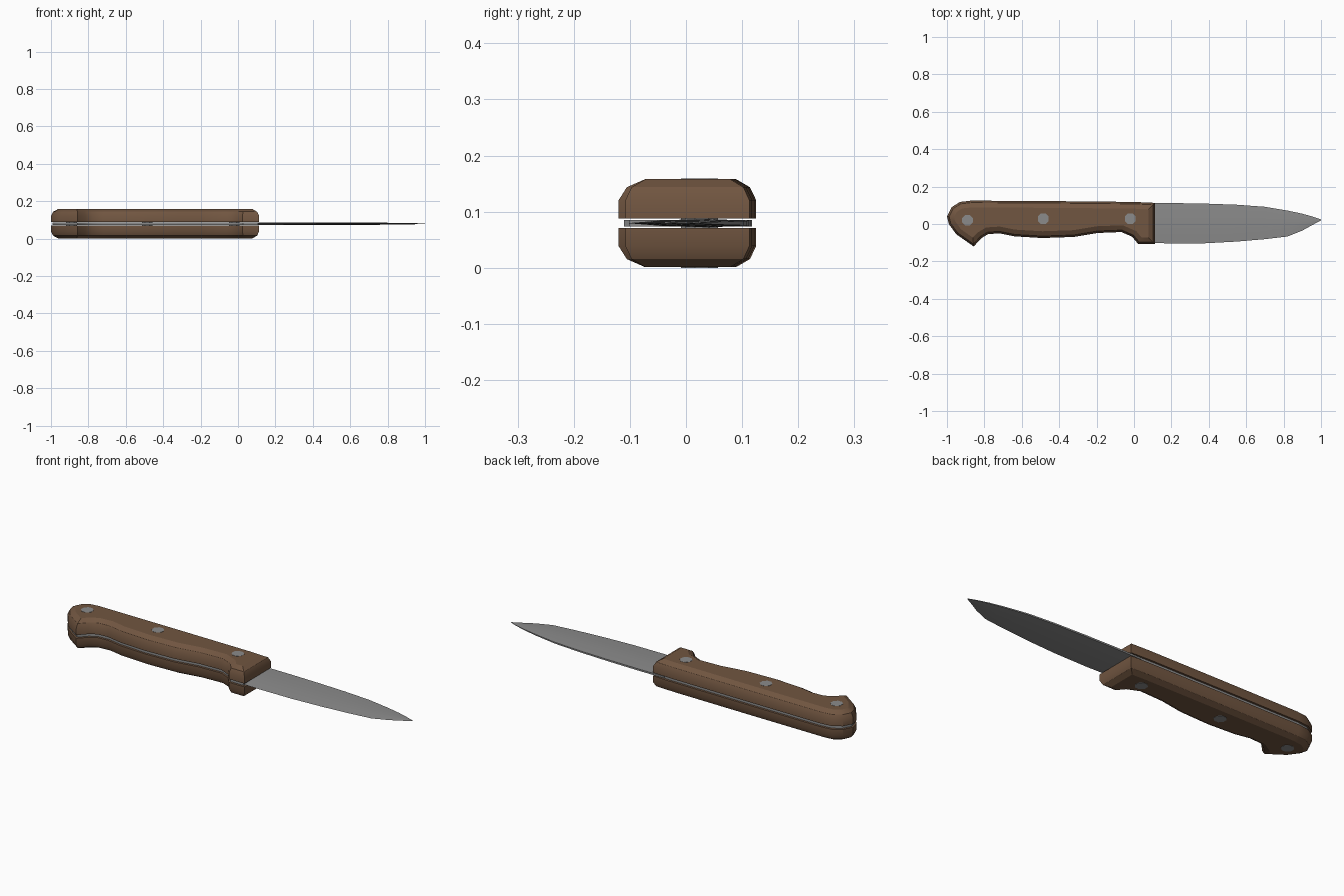
import bpy, bmesh, math
from mathutils import Vector

if "Cube" in bpy.data.objects:
    bpy.data.objects.remove(bpy.data.objects["Cube"])

def material(name, rgb):
    m = bpy.data.materials.new(name)
    m.diffuse_color = (*rgb, 1)
    m.use_nodes = True
    m.node_tree.nodes["Principled BSDF"].inputs["Base Color"].default_value = m.diffuse_color
    return m

WOOD = material("brown_wood", (0.165, 0.092, 0.052))
STEEL = material("grey_steel", (0.26, 0.26, 0.26))
MID = 0.0795          # height of the blade plane

# Handle outline seen from above, counter-clockwise
OUTLINE = [(0.113, -0.108), (0.113, 0.113), (0, 0.118), (-0.4, 0.122), (-0.87, 0.125),
           (-0.93, 0.118), (-0.975, 0.09), (-1.0, 0.04), (-0.99, 0.0), (-0.95, -0.055),
           (-0.857, -0.12), (-0.815, -0.075), (-0.78, -0.054), (-0.72, -0.05),
           (-0.64, -0.066), (-0.49, -0.075), (-0.32, -0.069), (-0.195, -0.048),
           (-0.067, -0.043), (-0.01, -0.068), (0.023, -0.108)]

def inset(pts, d):
    """Mitred inward offset of a closed outline."""
    out = []
    for i, p in enumerate(pts):
        p = Vector(p)
        a = (p - Vector(pts[i - 1])).normalized()
        b = (Vector(pts[(i + 1) % len(pts)]) - p).normalized()
        na, nb = Vector((-a.y, a.x)), Vector((-b.y, b.x))
        out.append(p + (na + nb) * d / (1 + na.dot(nb)))
    return out

def loft(name, rings, mat, angle=30):
    """Skin a stack of equal-length rings and cap both ends."""
    bm = bmesh.new()
    loops = [[bm.verts.new(v) for v in r] for r in rings]
    n = len(loops[0])
    for lo, hi in zip(loops, loops[1:]):
        for i in range(n):
            j = (i + 1) % n
            bm.faces.new((lo[i], lo[j], hi[j], hi[i]))
    bm.faces.new(loops[0][::-1])
    bm.faces.new(loops[-1])
    bmesh.ops.remove_doubles(bm, verts=bm.verts, dist=1e-6)
    bmesh.ops.recalc_face_normals(bm, faces=bm.faces)
    me = bpy.data.meshes.new(name)
    bm.to_mesh(me)
    bm.free()
    me.materials.append(mat)
    ob = bpy.data.objects.new(name, me)
    bpy.context.collection.objects.link(ob)
    bpy.ops.object.select_all(action='DESELECT')
    ob.select_set(True)
    bpy.context.view_layer.objects.active = ob
    bpy.ops.object.shade_smooth_by_angle(angle=math.radians(angle))
    return ob

def slab(name, levels, mat):
    """Stack of (height, inset) levels of the handle outline."""
    return loft(name, [[(p.x, p.y, z) for p in inset(OUTLINE, d)] for z, d in levels], mat)

# Two wooden scales with rounded outer rims
for name, s in (("upper_scale", 1), ("lower_scale", -1)):
    slab(name, [(MID + s * h, d) for h, d in
                ((0.0085, 0), (0.041, 0), (0.064, 0.011), (0.0785, 0.036))], WOOD)

# Steel tang between the scales
slab("tang", [(MID - 0.006, 0.007), (MID + 0.006, 0.007)], STEEL)

# Blade: lens-like sections from the handle to the tip (x, edge y, spine y, half thickness)
STATIONS = [(0.05, -0.1, 0.112, 0.0075), (0.2, -0.104, 0.112, 0.0075), (0.38, -0.103, 0.109, 0.007),
            (0.55, -0.094, 0.103, 0.0065), (0.7, -0.081, 0.092, 0.006), (0.82, -0.067, 0.072, 0.005),
            (0.9, -0.035, 0.055, 0.004), (0.96, -0.002, 0.038, 0.0025), (1.0, 0.019, 0.024, 0.001)]
rings = []
for x, e, s, t in STATIONS:
    w = s - e
    side = [(e + w * 0.3, t * 0.7), (e + w * 0.65, t), (s, t * 0.6)]
    rings.append([(x, e, MID)] + [(x, y, MID + h) for y, h in side]
                 + [(x, y, MID - h) for y, h in reversed(side)])
loft("blade", rings, STEEL)

# Three rivets through the handle
for i, (x, y) in enumerate(((-0.89, 0.02), (-0.485, 0.028), (-0.02, 0.028))):
    ring = [(x + 0.031 * math.cos(a * math.pi / 4 + math.pi / 8),
             y + 0.031 * math.sin(a * math.pi / 4 + math.pi / 8)) for a in range(8)]
    loft(f"rivet_{i + 1}", [[(*p, z) for p in ring] for z in (0.0, 2 * MID)], STEEL)
